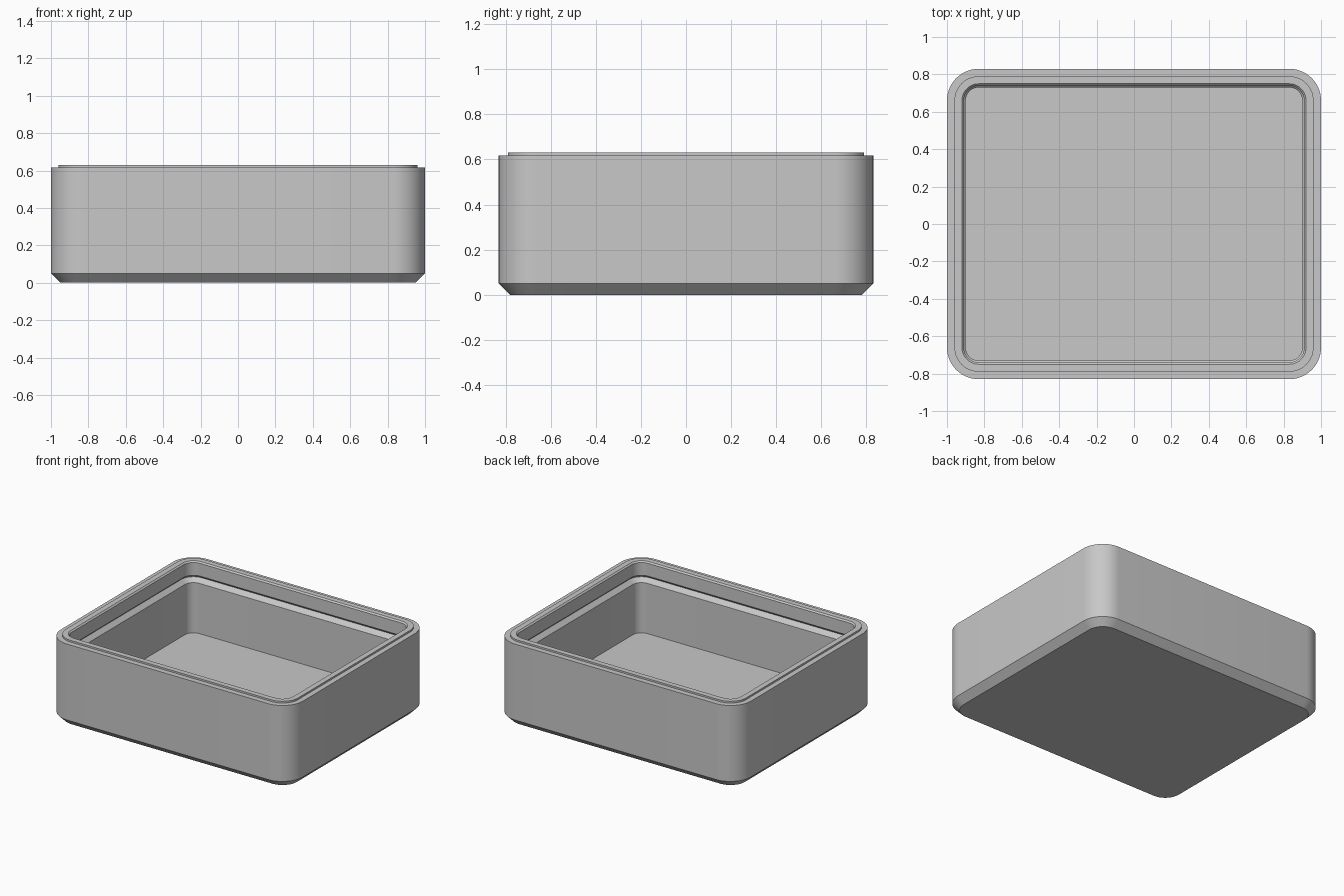
import bpy, bmesh, math

cube = bpy.data.objects.get("Cube")
if cube:
    bpy.data.objects.remove(cube, do_unlink=True)

HALF_X, HALF_Y, RADIUS, STEPS = 1.0, 0.83, 0.17, 14

grey = bpy.data.materials.new("light grey plastic")
grey.use_nodes = True
colour = (0.58, 0.58, 0.58, 1)
grey.diffuse_color = colour
grey.node_tree.nodes["Principled BSDF"].inputs["Base Color"].default_value = colour


def rounded_ring(bm, inset, z):
    """Rounded rectangle of vertices, concentric with the outer wall."""
    r = RADIUS - inset
    verts = []
    for corner, (sx, sy) in enumerate([(1, 1), (-1, 1), (-1, -1), (1, -1)]):
        for i in range(STEPS + 1):
            a = (corner + i / STEPS) * math.pi / 2
            verts.append(bm.verts.new((sx * (HALF_X - RADIUS) + r * math.cos(a),
                                       sy * (HALF_Y - RADIUS) + r * math.sin(a), z)))
    return verts


# Wall section as (inset from outer wall, height), from underside to inner floor
section = [
    (0.05, 0.0), (0.0, 0.05),              # bottom chamfer
    (0.0, 0.617), (0.04, 0.617),           # outer wall and rim shoulder
    (0.04, 0.63), (0.08, 0.63),            # raised lip
    (0.09, 0.62), (0.09, 0.525),           # lip chamfer and upper inner wall
    (0.07, 0.505), (0.10, 0.475),          # snap groove
    (0.10, 0.10),                          # inner wall down to floor
]

bm = bmesh.new()
rings = [rounded_ring(bm, inset, z) for inset, z in section]
for low, high in zip(rings, rings[1:]):
    for i in range(len(low)):
        j = (i + 1) % len(low)
        bm.faces.new((low[i], low[j], high[j], high[i]))
bm.faces.new(list(reversed(rings[0])))     # underside
bm.faces.new(rings[-1])                    # inner floor
bmesh.ops.recalc_face_normals(bm, faces=bm.faces)

mesh = bpy.data.meshes.new("box_base")
bm.to_mesh(mesh)
bm.free()
mesh.materials.append(grey)
box = bpy.data.objects.new("box_base", mesh)
bpy.context.collection.objects.link(box)

# Smooth round corners, crisp chamfers
bpy.ops.object.select_all(action="DESELECT")
box.select_set(True)
bpy.context.view_layer.objects.active = box
bpy.ops.object.shade_smooth_by_angle(angle=math.radians(30))
